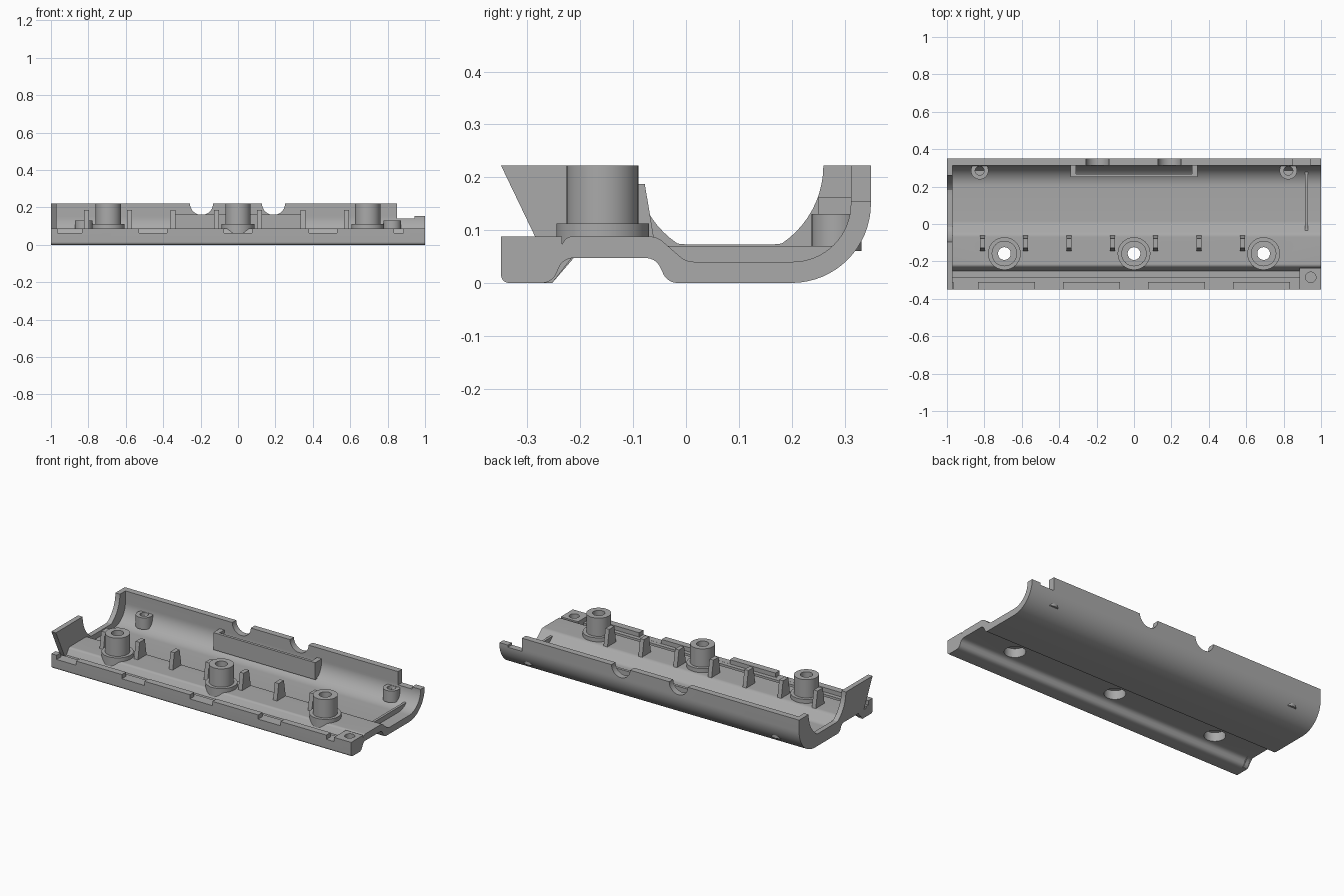
import bpy, bmesh, math
from mathutils import Vector

cube = bpy.data.objects.get("Cube")
if cube:
    bpy.data.objects.remove(cube, do_unlink=True)

grey = bpy.data.materials.new("mid_grey")
grey.use_nodes = True
COLOUR = (0.4, 0.4, 0.4, 1)
grey.diffuse_color = COLOUR
grey.node_tree.nodes["Principled BSDF"].inputs["Base Color"].default_value = COLOUR
TOP = 0.222
FLOOR = 0.088


def finish(name, bm):
    bmesh.ops.recalc_face_normals(bm, faces=bm.faces)
    mesh = bpy.data.meshes.new(name)
    bm.to_mesh(mesh)
    bm.free()
    mesh.materials.append(grey)
    ob = bpy.data.objects.new(name, mesh)
    bpy.context.collection.objects.link(ob)
    return ob


def activate(ob):
    bpy.ops.object.select_all(action='DESELECT')
    ob.select_set(True)
    bpy.context.view_layer.objects.active = ob


def extrude_x(name, outline, x0, x1):
    bm = bmesh.new()
    face = bm.faces.new([bm.verts.new((x0, y, z)) for y, z in outline])
    new = bmesh.ops.extrude_face_region(bm, geom=[face])["geom"]
    verts = [v for v in new if isinstance(v, bmesh.types.BMVert)]
    bmesh.ops.translate(bm, verts=verts, vec=(x1 - x0, 0, 0))
    return finish(name, bm)


def box(name, x0, x1, y0, y1, z0, z1):
    return extrude_x(name, [(y0, z0), (y1, z0), (y1, z1), (y0, z1)], x0, x1)


def cylinder(name, x, y, r, z0, z1):
    bm = bmesh.new()
    bmesh.ops.create_cone(bm, cap_ends=True, segments=40, radius1=r, radius2=r, depth=z1 - z0)
    bmesh.ops.translate(bm, verts=bm.verts, vec=(x, y, (z0 + z1) / 2))
    return finish(name, bm)


def rounded(points):
    """Outline from (y, z, corner radius) points."""
    out = []
    for i, (y, z, r) in enumerate(points):
        p = Vector((y, z))
        if r == 0:
            out.append((y, z))
            continue
        a = (Vector(points[i - 1][:2]) - p).normalized()
        b = (Vector(points[(i + 1) % len(points)][:2]) - p).normalized()
        half = a.angle(b) / 2
        centre = p + (a + b).normalized() * (r / math.sin(half))
        start = p + a * (r / math.tan(half)) - centre
        end = p + b * (r / math.tan(half)) - centre
        sweep = start.angle(end)
        steps = max(4, round(sweep * 10))
        for k in range(steps + 1):
            t = k / steps
            v = (start * math.sin((1 - t) * sweep) + end * math.sin(t * sweep)) / math.sin(sweep)
            out.append(tuple(centre + v))
    return out


def cut(ob, cutters):
    for c in cutters:
        c.hide_render = True
        mod = ob.modifiers.new("cut", 'BOOLEAN')
        mod.operation = 'DIFFERENCE'
        mod.solver = 'EXACT'
        mod.object = c
        activate(ob)
        bpy.ops.object.modifier_apply(modifier=mod.name)
        bpy.data.objects.remove(c, do_unlink=True)


# Shell: underside with screw groove, curved back wall, stepped front channel
underside = [(-.35, 0, .015), (-.253, 0, .03), (-.233, .047, .03), (-.057, .047, .03),
             (-.035, 0, .03), (.35, 0, .15), (.35, TOP, 0)]
inside = [(.312, TOP, 0), (.312, .04, .11), (0, .04, .04), (-.055, FLOOR, .04),
          (-.225, FLOOR, .02), (-.25, .05, 0), (-.285, .05, 0), (-.285, .062, 0),
          (-.31, .062, 0), (-.31, FLOOR, 0), (-.35, FLOOR, 0)]
shell = extrude_x("shell", rounded(underside + inside), -1, 1)

# End wall with a round opening
opening = []
for k in range(33):
    a = -math.pi * k / 32
    opening.append((.0825 + .1775 * math.cos(a), max(.073, TOP + .1775 * math.sin(a))))
end_wall = extrude_x("end_wall", rounded(underside) + opening + [(-.35, TOP)], -1, -.97)

# Corner pad with a blind hole
pad = box("corner_pad", .885, 1, -.349, -.235, .049, FLOOR)
cut(pad, [cylinder("cutter", .945, -.285, .028, .06, .2)])

BOSS_X = (-.693, 0, .693)
BOSS_Y = -.158
cutters = [cylinder("cutter", x, BOSS_Y, .058, -.1, .1) for x in BOSS_X]
cutters.append(cylinder("cutter", .945, -.285, .028, .06, .2))
# Round cable notches in the back wall
for x in (-.195, .19):
    c = cylinder("cutter", 0, 0, .062, -.1, .1)
    c.rotation_euler.x = math.pi / 2
    c.location = (x, .33, TOP)
    cutters.append(c)
# Stepped gap at the right of the back wall
cutters.append(box("cutter", .85, 1.1, .25, .45, .155, .4))
cutters.append(box("cutter", .85, .943, .25, .45, .142, .3))
# Clip slots in the front lip
for x0, x1 in ((-.965, -.835), (-.53, -.38), (-.075, .075), (.38, .53), (.835, .885)):
    cutters.append(box("cutter", x0, x1, -.4, -.305, .0625, .15))
cut(shell, cutters)

# Screw bosses with stepped bases
for i, x in enumerate(BOSS_X):
    boss = extrude_x("tmp", [(0, 0), (1, 0), (0, 1)], 0, 1)
    bpy.data.objects.remove(boss, do_unlink=True)
    base = cylinder(f"boss_base_{i + 1}", x, BOSS_Y, .0875, .049, .112)
    post = cylinder(f"boss_post_{i + 1}", x, BOSS_Y, .068, .1, TOP)
    cut(base, [cylinder("cutter", x, BOSS_Y, .058, 0, .1),
               cylinder("cutter", x, BOSS_Y, .034, .05, .3)])
    cut(post, [cylinder("cutter", x, BOSS_Y, .034, 0, .3)])

# Tapered support ribs
rib_outline = [(-.145, .08), (-.06, .08), (-.078, .187), (-.128, .187)]
for i, x in enumerate((-.81, -.58, -.348, -.115, .115, .348, .58)):
    extrude_x(f"rib_{i + 1}", rib_outline, x - .013, x + .013)

# Small pegs by the back wall
for side, x in (("right", -.825), ("left", .825)):
    peg = cylinder(f"peg_{side}", x, .285, .047, .06, .13)
    cut(peg, [cylinder("cutter", x, .285, .024, .08, .2)])

# Pocket on the back wall
box("pocket_front", -.34, .34, .25, .267, .06, .163)
for side, x in (("right", -.34), ("left", .31)):
    box(f"pocket_side_{side}", x, x + .03, .25, .32, .07, .163)

# Thin fin across the right end
box("end_fin", .914, .929, -.04, .285, .035, .07)

for ob in list(bpy.context.scene.objects):
    if ob.type == 'MESH':
        activate(ob)
        bpy.ops.object.shade_smooth_by_angle(angle=math.radians(30))
